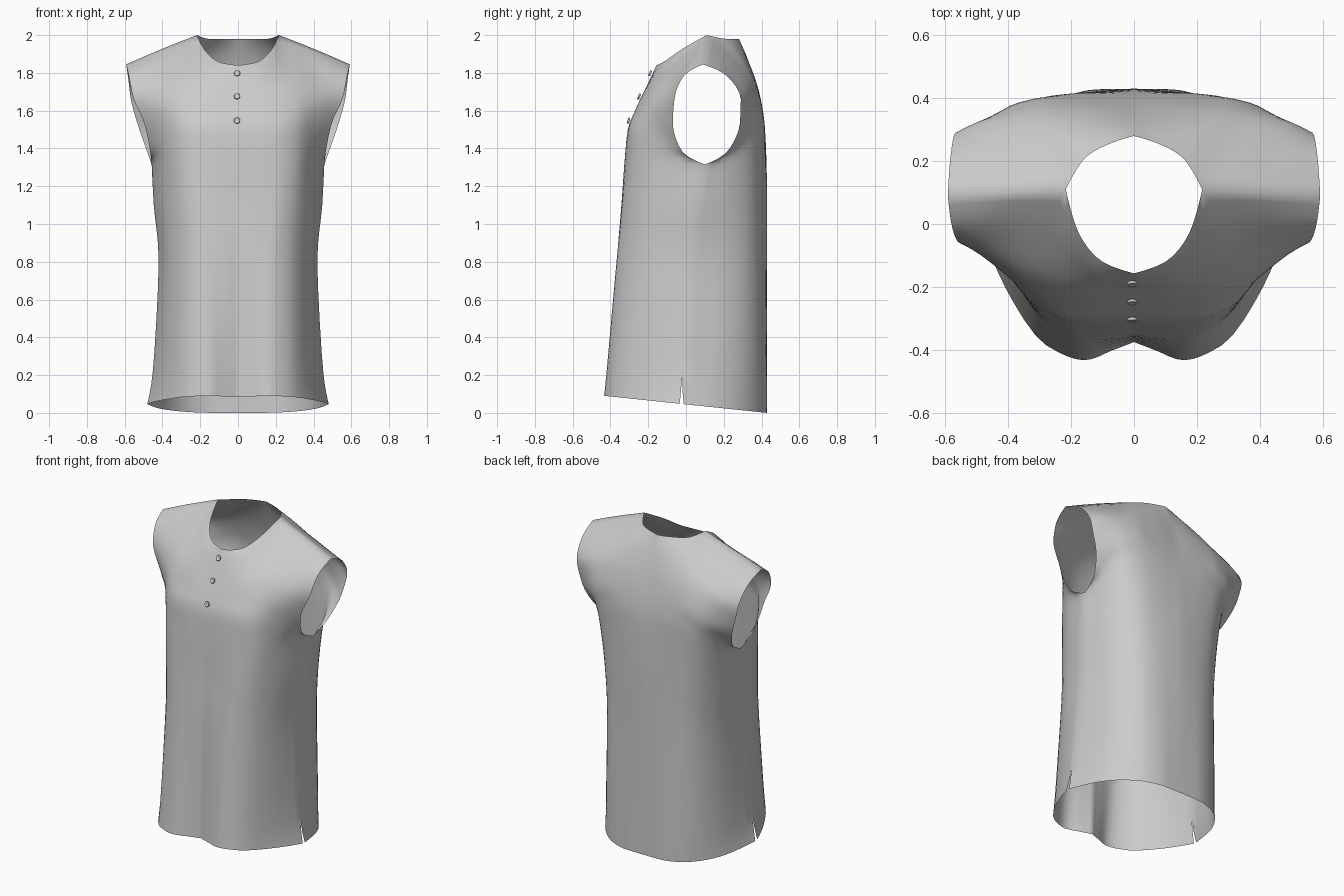
import bpy, bmesh, math
from mathutils import Vector

SUB = 4  # grid steps between control points


def smooth(pts, corner=None):
    """Non-overshooting spline through control points, optionally broken at a corner."""
    if corner:
        return smooth(pts[:corner + 1])[:-1] + smooth(pts[corner:])
    n = len(pts)
    d = [pts[i + 1] - pts[i] for i in range(n - 1)]
    m = [Vector([2 * a * b / (a + b) if a * b > 0 else 0.0 for a, b in zip(p, q)])
         for p, q in zip(d, d[1:])]
    m = [d[0] * 1.5 - m[0] * .5] + m + [d[-1] * 1.5 - m[-1] * .5]
    out = []
    for i in range(n - 1):
        for k in range(SUB):
            t = k / SUB
            out.append(pts[i] * (2*t**3 - 3*t*t + 1) + m[i] * (t**3 - 2*t*t + t)
                       + pts[i + 1] * (3*t*t - 2*t**3) + m[i + 1] * (t**3 - t*t))
    out.append(pts[-1].copy())
    return out


def panel(lower, upper):
    """Half panel: rows run from the centre line to the side edge."""
    rows = []
    for z, xy in lower:
        # the hem (z None) slopes down towards the back
        rows.append([Vector((x, y, 0.045 * (1 - y / 0.43) if z is None else z))
                     for x, y in xy])
    rows += [[Vector(p) for p in r] for r in upper]
    # the top row has a corner where neckline meets shoulder,
    # the side edge has one where side seam meets armhole
    rows = [smooth(r) for r in rows[:-1]] + [smooth(rows[-1], 3)]
    last = len(rows[0]) - 1
    return [smooth([r[j] for r in rows], 4 if j == last else None)
            for j in range(last + 1)]  # cols[u][v]


# front: hem to waist, then underarm to shoulder
front = panel(
    [(None, [(0, -.375), (.07, -.402), (.16, -.433), (.28, -.385), (.41, -.20), (.48, -.033)]),
     (.2, [(0, -.372), (.07, -.395), (.16, -.422), (.28, -.372), (.395, -.19), (.453, -.02)]),
     (.8, [(0, -.357), (.08, -.366), (.17, -.368), (.27, -.325), (.37, -.18), (.42, .02)]),
     (1.1, [(0, -.337), (.09, -.342), (.19, -.338), (.29, -.295), (.39, -.15), (.446, .06)])],
    [[(0, -.322, 1.36), (.1, -.323, 1.36), (.2, -.315, 1.36), (.31, -.27, 1.35), (.405, -.12, 1.32), (.457, .1, 1.315)],
     [(0, -.308, 1.5), (.1, -.308, 1.5), (.2, -.302, 1.5), (.31, -.262, 1.48), (.41, -.14, 1.44), (.465, -.02, 1.385)],
     [(0, -.27, 1.6), (.1, -.27, 1.6), (.2, -.262, 1.6), (.31, -.23, 1.6), (.42, -.15, 1.57), (.495, -.07, 1.53)],
     [(0, -.22, 1.705), (.1, -.22, 1.705), (.2, -.205, 1.715), (.31, -.17, 1.72), (.445, -.11, 1.70), (.555, -.06, 1.67)],
     [(0, -.175, 1.8), (.105, -.16, 1.81), (.195, -.10, 1.845), (.28, -.04, 1.86), (.44, -.01, 1.83), (.578, -.01, 1.785)],
     [(0, -.157, 1.84), (.1, -.12, 1.857), (.175, -.03, 1.92), (.217, .11, 2.0), (.4, .10, 1.928), (.592, .09, 1.845)]])

# back
back = panel(
    [(None, [(0, .43), (.12, .428), (.23, .40), (.33, .33), (.42, .2), (.48, -.012)]),
     (.2, [(0, .43), (.12, .427), (.23, .40), (.33, .33), (.41, .19), (.453, -.02)]),
     (.8, [(0, .43), (.12, .422), (.23, .397), (.32, .335), (.39, .2), (.42, .02)]),
     (1.1, [(0, .43), (.12, .422), (.24, .40), (.33, .345), (.405, .22), (.446, .06)])],
    [[(0, .425, 1.36), (.13, .42, 1.36), (.25, .405, 1.36), (.35, .36, 1.35), (.42, .25, 1.32), (.457, .1, 1.315)],
     [(0, .418, 1.5), (.13, .418, 1.5), (.26, .408, 1.5), (.36, .375, 1.48), (.43, .30, 1.44), (.48, .215, 1.38)],
     [(0, .404, 1.6), (.13, .407, 1.6), (.26, .405, 1.6), (.37, .385, 1.58), (.46, .335, 1.55), (.532, .285, 1.53)],
     [(0, .37, 1.74), (.13, .376, 1.74), (.26, .37, 1.74), (.37, .355, 1.72), (.48, .33, 1.69), (.567, .29, 1.66)],
     [(0, .32, 1.89), (.1, .315, 1.89), (.2, .285, 1.9), (.3, .25, 1.88), (.45, .23, 1.83), (.583, .215, 1.785)],
     [(0, .28, 1.98), (.07, .258, 1.98), (.15, .215, 1.98), (.217, .11, 2.0), (.4, .10, 1.928), (.592, .09, 1.845)]])

# shared side seam (above the hem slit) and shoulder seam
for v in range(SUB, 4 * SUB + 1):
    back[-1][v] = front[-1][v]
for u in range(3 * SUB, 5 * SUB + 1):
    back[u][-1] = front[u][-1]

bm = bmesh.new()
for grid in (front, back):
    for s in (1, -1):
        vs = [[bm.verts.new((p.x * s, p.y, p.z)) for p in col] for col in grid]
        for a, b in zip(vs, vs[1:]):
            for v in range(len(a) - 1):
                bm.faces.new((a[v], b[v], b[v + 1], a[v + 1]))
bmesh.ops.remove_doubles(bm, verts=bm.verts, dist=0.0008)
bmesh.ops.recalc_face_normals(bm, faces=bm.faces)
mesh = bpy.data.meshes.new("sleeveless_shirt")
bm.to_mesh(mesh)
bm.free()
mesh.shade_smooth()
shirt = bpy.data.objects.new("sleeveless_shirt", mesh)
bpy.context.collection.objects.link(shirt)


# buttons: small dished discs lathed around the outward axis
def button(i, y, z, tilt):
    profile = [(0, -.004), (.014, -.004), (.017, .002), (.014, .007), (.009, .003), (0, .003)]
    bm = bmesh.new()
    vs = [bm.verts.new((r, 0, h)) for r, h in profile]
    es = [bm.edges.new(p) for p in zip(vs, vs[1:])]
    bmesh.ops.spin(bm, geom=vs + es, cent=(0, 0, 0), axis=(0, 0, 1),
                   angle=2 * math.pi, steps=16)
    bmesh.ops.remove_doubles(bm, verts=bm.verts, dist=0.0001)
    bmesh.ops.recalc_face_normals(bm, faces=bm.faces)
    me = bpy.data.meshes.new(f"button_{i}")
    bm.to_mesh(me)
    bm.free()
    me.shade_smooth()
    ob = bpy.data.objects.new(f"button_{i}", me)
    ob.location = (-.005, y, z)
    ob.rotation_euler = (math.radians(tilt), 0, 0)
    bpy.context.collection.objects.link(ob)


for i, (y, z, tilt) in enumerate([(-.189, 1.797, 66), (-.247, 1.675, 68), (-.303, 1.547, 76)], 1):
    button(i, y, z, tilt)
